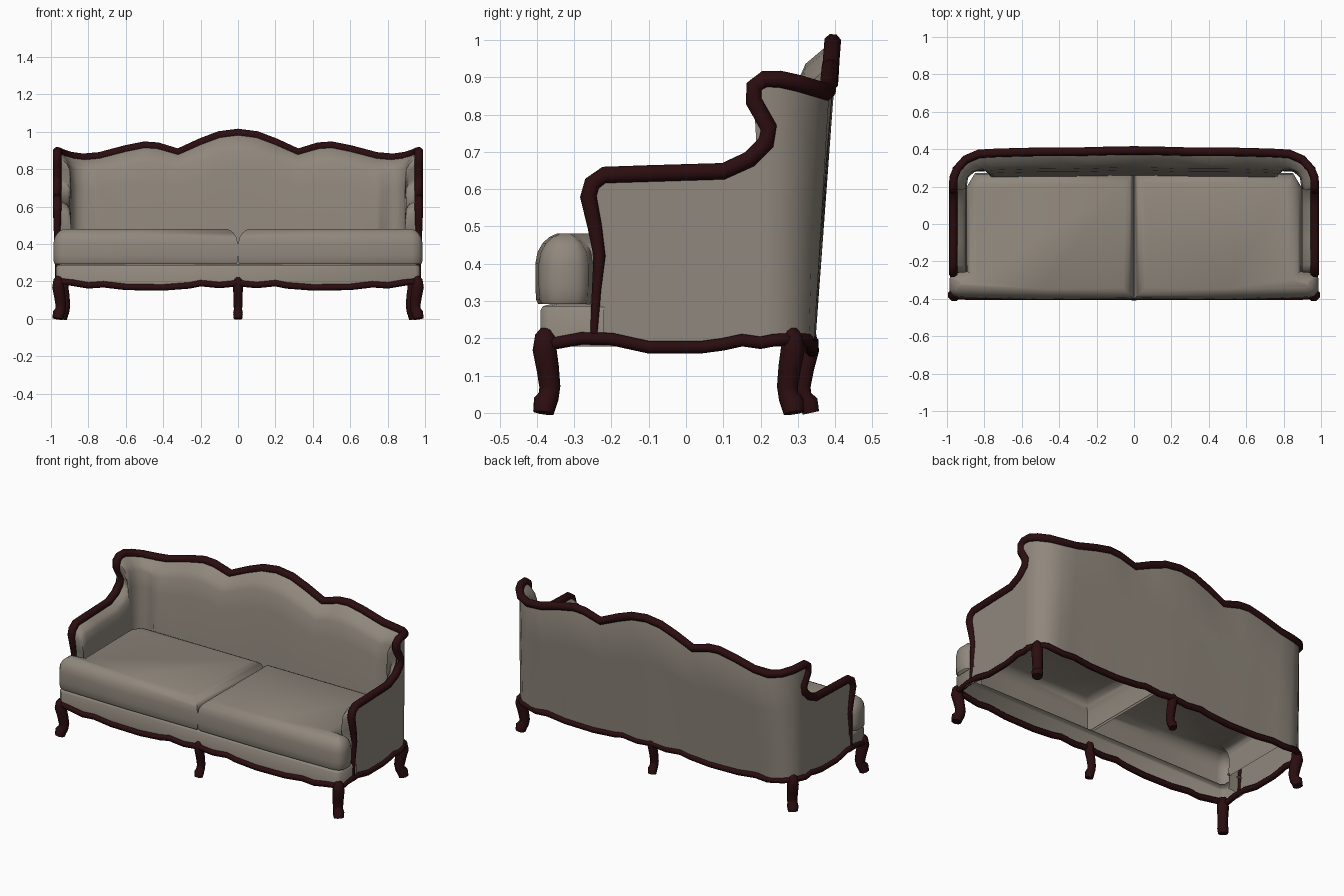
import bpy, bmesh, math
from mathutils import Vector

cube = bpy.data.objects.get("Cube")
if cube:
    bpy.data.objects.remove(cube, do_unlink=True)


def material(name, rgb, rough):
    m = bpy.data.materials.new(name)
    m.use_nodes = True
    m.diffuse_color = (*rgb, 1)
    bsdf = m.node_tree.nodes["Principled BSDF"]
    bsdf.inputs["Base Color"].default_value = (*rgb, 1)
    bsdf.inputs["Roughness"].default_value = rough
    return m


FABRIC = material("taupe fabric", (0.28, 0.245, 0.205), 0.9)
WOOD = material("dark mahogany", (0.024, 0.004, 0.005), 0.6)


def loft(name, rings, mat, closed=True, caps="both", angle=50):
    """Join equal-length rows of points with quads."""
    bm = bmesh.new()
    rows = [[bm.verts.new(p) for p in ring] for ring in rings]
    n = len(rows[0])
    for a, b in zip(rows, rows[1:]):
        for i in range(n if closed else n - 1):
            j = (i + 1) % n
            bm.faces.new((a[i], a[j], b[j], b[i]))
    if caps == "both":
        bm.faces.new(rows[0])
    if caps in ("both", "end"):
        bm.faces.new(rows[-1])
    bmesh.ops.remove_doubles(bm, verts=bm.verts, dist=0.0005)
    bmesh.ops.recalc_face_normals(bm, faces=bm.faces)
    mesh = bpy.data.meshes.new(name)
    bm.to_mesh(mesh)
    bm.free()
    obj = bpy.data.objects.new(name, mesh)
    bpy.context.collection.objects.link(obj)
    mesh.materials.append(mat)
    bpy.ops.object.select_all(action="DESELECT")
    obj.select_set(True)
    bpy.context.view_layer.objects.active = obj
    bpy.ops.object.shade_smooth_by_angle(angle=math.radians(angle))
    return obj


def tube(name, pts, radii, mat, sides=8, cyclic=False):
    """Sweep a round section along a path."""
    pts = [Vector(p) for p in pts]
    n = len(pts)
    rings, normal, last = [], None, None
    for i, p in enumerate(pts):
        a = pts[i - 1] if i or cyclic else p
        b = pts[(i + 1) % n] if i < n - 1 or cyclic else p
        t = (b - a).normalized()
        if normal is None:
            normal = t.orthogonal().normalized()
        else:
            normal = last.rotation_difference(t) @ normal
        last = t
        side = t.cross(normal)
        turn = [2 * math.pi * (k + 0.5) / sides for k in range(sides)]
        rings.append([p + (normal * math.cos(u) + side * math.sin(u)) * radii[i]
                      for u in turn])
    if cyclic:
        rings.append(rings[0])
    return loft(name, rings, mat, caps="none" if cyclic else "both")


def mirrored(half):
    """Complete a half path that ends on the centre line."""
    return half + [(-x, y, z) for x, y, z in reversed(half[:-1])]


# Top edge: arm and wing in side view, then the crest of the back
SIDE_X = 0.967
arm = [(-.248, .2), (-.24, .33), (-.232, .42), (-.245, .5), (-.262, .58), (-.252, .615),
       (-.22, .638), (-.1, .642), (.1, .648), (.17, .68), (.215, .725), (.222, .765),
       (.182, .835), (.182, .875), (.21, .895)]
crest = [(.964, .25, .895), (.945, .295, .885), (.9, .345, .87), (.83, .375, .86),
         (.74, .38, .868), (.6, .384, .905), (.5, .386, .925), (.43, .386, .92),
         (.32, .386, .888), (.2, .389, .942), (.1, .392, .98), (0, .393, .993)]
half_edge = [(SIDE_X, y, z) for y, z in arm] + crest
edge = mirrored(half_edge)
# The rail thins toward the foot of each arm
tube("carved_top_rail", edge,
     [min(0.024, 0.011 + max(0, z - 0.28) * 0.045) for x, y, z in edge], WOOD)

# Upholstered shell: inner padding, over the edge, and down the outside
PAD = [(1, 1, 1), (1, .88, .65), (1, .74, .3), (.9, .63, .14), (.7, .5, .08), (.2, .15, .02)]
columns, reach = [], -1
for x, y, z in half_edge:
    reach = max(reach, y)
    back = min(1, (SIDE_X - x) / 0.2)
    ang = back * math.pi / 2
    depth = 0.075 + 0.07 * back + 0.03 * math.sin(2 * ang)
    floor = min(z, 0.28)
    col = []
    for arm_off, back_off, drop in PAD:
        off = depth * (arm_off + (back_off - arm_off) * back)
        yy = y + (reach - y) * drop
        inner_x = max(0, x - math.cos(ang) * off)
        col.append((inner_x, yy - math.sin(ang) * off, z + (floor - z) * drop))
    col.append((x, y, z))
    for f in (.04, .35, .67, 1):
        lean = back * (0.013 - 0.06 * f)
        col.append((x, y + (reach - y) * f + lean, z + (.178 - z) * f))
    columns.append(col)
columns += [[(-x, y, z) for x, y, z in c] for c in reversed(columns[:-1])]
loft("upholstered_shell", columns, FABRIC, closed=False, caps="none", angle=60)

# Scalloped lower rail, running all the way around
wave = [(0, .19), (.1, .18), (.2, .19), (.26, .178), (.4, .167), (.6, .17),
        (.72, .184), (.8, .178), (.88, .192)]
side_wave = [(-.36, .185), (-.28, .2), (-.2, .198), (-.1, .176), (.04, .176),
             (.1, .184), (.15, .195), (.2, .188), (.235, .195)]
ring = [(x, -.39, z) for x, z in wave] + [(.95, -.385, .2)]
ring += [(SIDE_X, y, z) for y, z in side_wave]
ring += [(.945, .285, .198), (.9, .326, .195)]
ring += [(x, .338, z) for x, z in reversed(wave[:-1])]
ring += [(-x, y, z) for x, y, z in reversed(ring[1:-1])]
tube("scalloped_base_rail", ring, [0.018] * len(ring), WOOD, cyclic=True)

# Thin front skirt wrapping back to the arms, with a turned-in lip
front = [(-.972, -.22), (-.972, -.37), (-.95, -.39), (.95, -.39), (.972, -.37), (.972, -.22)]
skirt = []
for z, d in ((.178, 0), (.275, 0), (.286, .006), (.292, .03)):
    skirt.append([(x - math.copysign(d, x), y + (d if y < -.3 else 0), z) for x, y in front])
loft("seat_skirt", skirt, FABRIC, closed=False, caps="none")


def inset(poly, d):
    """Mitred inward offset of a counter-clockwise outline."""
    out, n = [], len(poly)
    for i in range(n):
        a, b, c = (Vector(poly[(i + k) % n]) for k in (-1, 0, 1))
        e, f = (b - a).normalized(), (c - b).normalized()
        n1, n2 = Vector((-e.y, e.x)), Vector((-f.y, f.x))
        out.append(b + (n1 + n2) * (d / (1 + n1.dot(n2))))
    return out


# Two hollow seat cushions with ears wrapping in front of the arms
cushion = [(.001, -.4), (.5, -.404), (.93, -.395), (.965, -.385), (.987, -.355),
           (.987, -.29), (.965, -.262), (.895, -.25), (.9, .19), (.85, .272), (.001, .272)]
soft = [(.008, .292), (.002, .304), (0, .34), (0, .4), (.006, .432), (.02, .456),
        (.038, .472), (.058, .481)]
for label, flip in (("left", 1), ("right", -1)):
    rings = [[(flip * p.x, p.y, z) for p in inset(cushion, d)] for d, z in soft]
    loft(label + "_seat_cushion", rings, FABRIC, caps="end", angle=60)

# Curved legs: outward shift, height and radius from knee to foot
LEG = [(-.004, .222, .018), (.002, .205, .029), (.006, .17, .033), (-.006, .12, .031),
       (-.014, .07, .029), (-.01, .045, .028), (.004, .028, .032), (.01, 0, .028)]


def leg(name, x, y, dx, dy, girth):
    d = Vector((dx, dy)).normalized()
    tube(name, [(x + d.x * s, y + d.y * s, z) for s, z, r in LEG],
         [r * girth for s, z, r in LEG], WOOD)


for label, s in (("left", 1), ("right", -1)):
    leg("front_%s_leg" % label, s * .957, -.375, s, -1, 1.05)
    leg("back_%s_leg" % label, s * .935, .282, s, 1, 1.05)
leg("front_middle_leg", 0, -.378, 0, -1, .85)
leg("back_middle_leg", 0, .325, 0, 1, .85)
